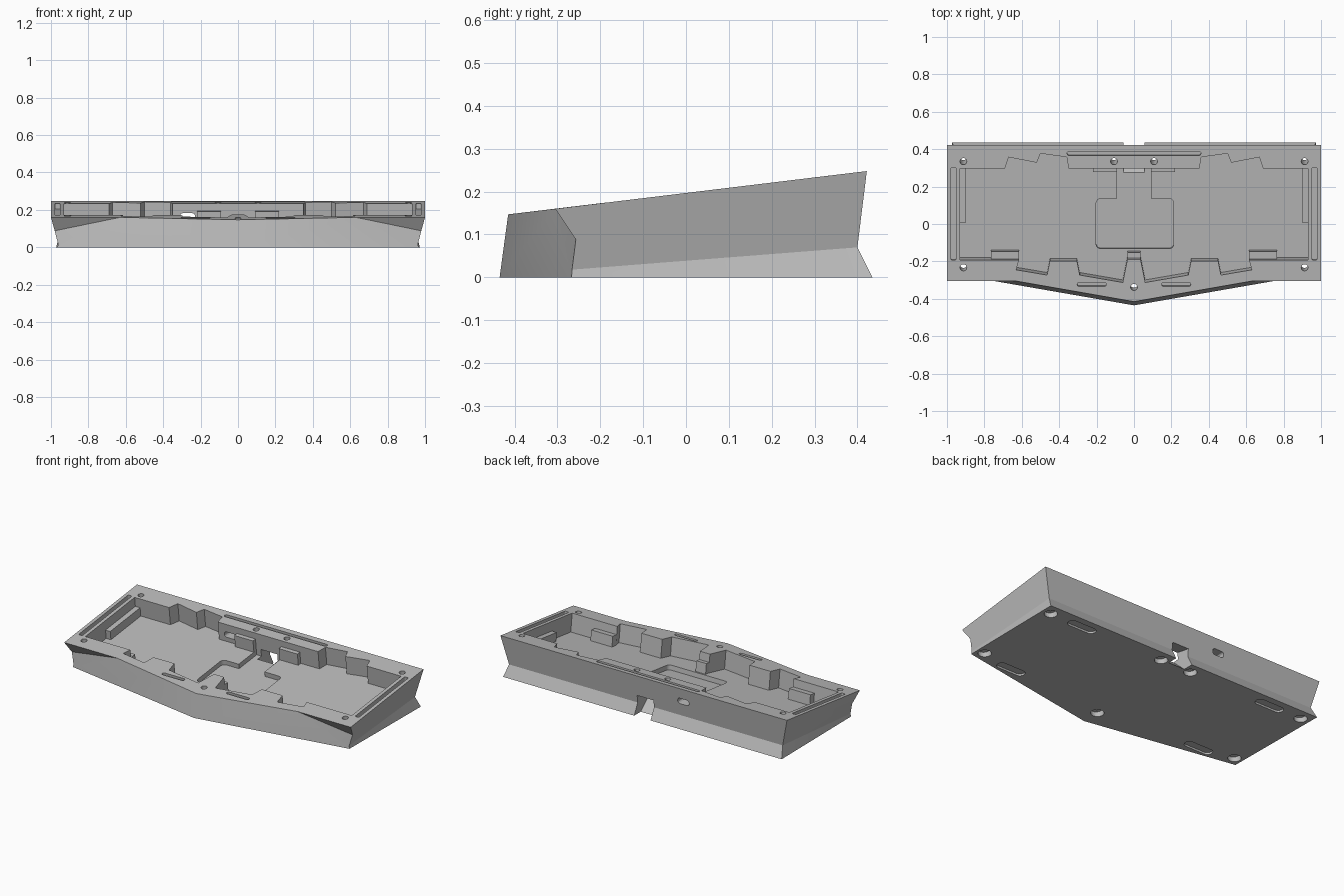
import bpy, bmesh, math
from mathutils import Matrix, Vector

old = bpy.data.objects.get("Cube")
if old:
    bpy.data.objects.remove(old, do_unlink=True)

grey = bpy.data.materials.new("case grey")
grey.use_nodes = True
COLOUR = (0.5, 0.5, 0.5, 1)
grey.diffuse_color = COLOUR
grey.node_tree.nodes["Principled BSDF"].inputs["Base Color"].default_value = COLOUR

# Sloped frame of the top rim: local z = 0 is the rim surface
TILT = Matrix.Translation((0, 0, 0.197)) @ Matrix.Rotation(math.atan(0.121), 4, 'X')
FLAT = Matrix.Identity(4)
FLOOR = -0.115
cutters = []


def make_object(name, bm, matrix=FLAT):
    bmesh.ops.transform(bm, matrix=matrix, verts=bm.verts)
    bmesh.ops.recalc_face_normals(bm, faces=bm.faces)
    mesh = bpy.data.meshes.new(name)
    bm.to_mesh(mesh)
    bm.free()
    ob = bpy.data.objects.new(name, mesh)
    bpy.context.collection.objects.link(ob)
    mesh.materials.append(grey)
    return ob


def prism(name, pts, z0, z1, matrix=TILT):
    bm = bmesh.new()
    face = bm.faces.new([bm.verts.new((x, y, z0)) for x, y in pts])
    ext = bmesh.ops.extrude_face_region(bm, geom=[face])
    top = [v for v in ext["geom"] if isinstance(v, bmesh.types.BMVert)]
    bmesh.ops.translate(bm, verts=top, vec=(0, 0, z1 - z0))
    return make_object(name, bm, matrix)


def cut(*args, **kw):
    ob = prism(*args, **kw)
    ob.hide_render = True
    cutters.append(ob)


def rect(x0, x1, y0, y1):
    return [(x0, y0), (x1, y0), (x1, y1), (x0, y1)]


def rounded(cx, cy, w, h, r, steps=6):
    pts = []
    for q, (sx, sy) in enumerate([(1, 1), (-1, 1), (-1, -1), (1, -1)]):
        for i in range(steps + 1):
            a = math.pi / 2 * (q + i / steps)
            pts.append((cx + sx * (w / 2 - r) + r * math.cos(a),
                        cy + sy * (h / 2 - r) + r * math.sin(a)))
    return pts


def circle(cx, cy, r, n=24):
    return [(cx + r * math.cos(2 * math.pi * i / n),
             cy + r * math.sin(2 * math.pi * i / n)) for i in range(n)]


def mirrored(half):
    return half + [(-x, y) for x, y in reversed(half)]


# Outer shell: half body with V front and pinched sides, mirrored
P = {
    "t0": (0, -0.415, 0.147), "t1": (0.63, -0.305, 0.16), "t2": (1, -0.305, 0.16),
    "t3": (1, 0.422, 0.248), "t4": (0, 0.422, 0.248),
    "c2": (0.98, -0.257, 0.088), "c3": (0.955, 0.4, 0.07), "c4": (0, 0.4, 0.07),
    "d2": (0.962, -0.266, 0.018),
    "b0": (0, -0.435, 0), "b2": (0.965, -0.267, 0), "b3": (0.972, 0.435, 0), "b4": (0, 0.435, 0),
}
FACES = ["t0 t1 t2 t3 t4", "t1 c2 t2", "t0 b0 b2 d2 c2 t1", "t2 c2 d2 c3 t3",
         "d2 b2 b3 c3", "t3 c3 c4 t4", "c3 b3 b4 c4", "b0 b4 b3 b2"]
bm = bmesh.new()
for side in (1, -1):
    vs = {k: bm.verts.new((side * x, y, z)) for k, (x, y, z) in P.items()}
    for f in FACES:
        bm.faces.new([vs[k] for k in f.split()])
bmesh.ops.remove_doubles(bm, verts=bm.verts, dist=1e-5)
bmesh.ops.triangulate(bm, faces=[f for f in bm.faces if len(f.verts) > 3])
body = make_object("case_body", bm)

# Main cavity, stepped at the back and toothed at the front
cut("cavity_cutter", mirrored([
    (0.035, -0.19), (0.06, -0.315), (0.29, -0.275), (0.305, -0.2), (0.45, -0.2),
    (0.465, -0.275), (0.63, -0.247), (0.615, -0.195), (0.93, -0.195), (0.93, 0.3),
    (0.69, 0.3), (0.67, 0.36), (0.52, 0.33), (0.5, 0.38), (0.36, 0.36), (0.35, 0.3)]),
    FLOOR, 0.1)

# Sunken tray and cable channel in the floor
cut("tray_cutter", rounded(0.005, -0.012, 0.415, 0.27, 0.025), FLOOR - 0.03, FLOOR + 0.02)
cut("channel_cutter", rect(-0.09, 0.09, 0.1, 0.3), FLOOR - 0.03, FLOOR + 0.02)

# Grooves in the rim
cut("back_groove_cutter", rounded(0, 0.38, 0.715, 0.022, 0.01), -0.03, 0.05)
for s in (1, -1):
    cut("side_groove_cutter", rounded(s * 0.965, 0.055, 0.026, 0.5, 0.006), -0.03, 0.05)
    cut("front_groove_cutter", rounded(s * 0.226, -0.325, 0.155, 0.022, 0.01), -0.03, 0.05)

# Screw holes with wide countersinks underneath
holes = [(s * x, y) for s in (1, -1) for x, y in ((0.912, 0.337), (0.912, -0.235), (0.107, 0.337))]
for x, y in holes + [(0, -0.34)]:
    cut("screw_cutter", circle(x, y, 0.018), -0.4, 0.1)
    rim = TILT @ Vector((x, y, 0))
    base = -rim.z / math.cos(math.atan(0.121))
    cut("countersink_cutter", circle(x, y, 0.038), base - 0.05, base + 0.035)

# Foot recesses in the underside
for s in (1, -1):
    for y in (0.362, -0.255):
        cut("foot_cutter", rounded(s * 0.685, y, 0.19, 0.06, 0.029), -0.05, 0.012, FLAT)

# Cable exit sloping down through the back wall, and the small port beside it
SIDEWAYS = Matrix(((0, 0, 1, 0), (1, 0, 0, 0), (0, 1, 0, 0), (0, 0, 0, 1)))
cut("cable_cutter", [(0.27, 0.09), (0.27, 0.14), (0.5, 0.1), (0.5, -0.05), (0.4, -0.05), (0.37, 0)],
    -0.057, 0.057, SIDEWAYS)
BACKWARD = Matrix(((1, 0, 0, 0), (0, 0, 1, 0), (0, 1, 0, 0), (0, 0, 0, 1)))
cut("port_cutter", rounded(-0.27, 0.165, 0.08, 0.036, 0.016, 3), 0.25, 0.5, BACKWARD)

# Carve the body and discard the cutters
for c in cutters:
    m = body.modifiers.new(c.name, 'BOOLEAN')
    m.operation, m.solver, m.object = 'DIFFERENCE', 'EXACT', c
bpy.context.view_layer.update()
carved = bpy.data.meshes.new_from_object(body.evaluated_get(bpy.context.evaluated_depsgraph_get()))
body.modifiers.clear()
body.data = carved
for c in cutters:
    bpy.data.objects.remove(c, do_unlink=True)

# Support ledges and tabs standing on the cavity floor
for s, side in ((1, "left"), (-1, "right")):
    def ledge(name, x0, x1, y0, y1, top):
        prism(side + name, rect(*sorted((s * x0, s * x1)), y0, y1), FLOOR - 0.002, top)
    ledge("_side_ledge", 0.897, 0.935, 0, 0.302, -0.06)
    ledge("_front_tab", 0.615, 0.765, -0.2, -0.155, -0.05)
    ledge("_back_tab", 0.09, 0.22, 0.275, 0.302, -0.04)
prism("center_tab", rect(-0.035, 0.035, -0.195, -0.16), FLOOR - 0.035, -0.05)

# Keep flat walls crisp and round the bores
bpy.ops.object.select_all(action='DESELECT')
body.select_set(True)
bpy.context.view_layer.objects.active = body
bpy.ops.object.shade_smooth_by_angle(angle=math.radians(20))
